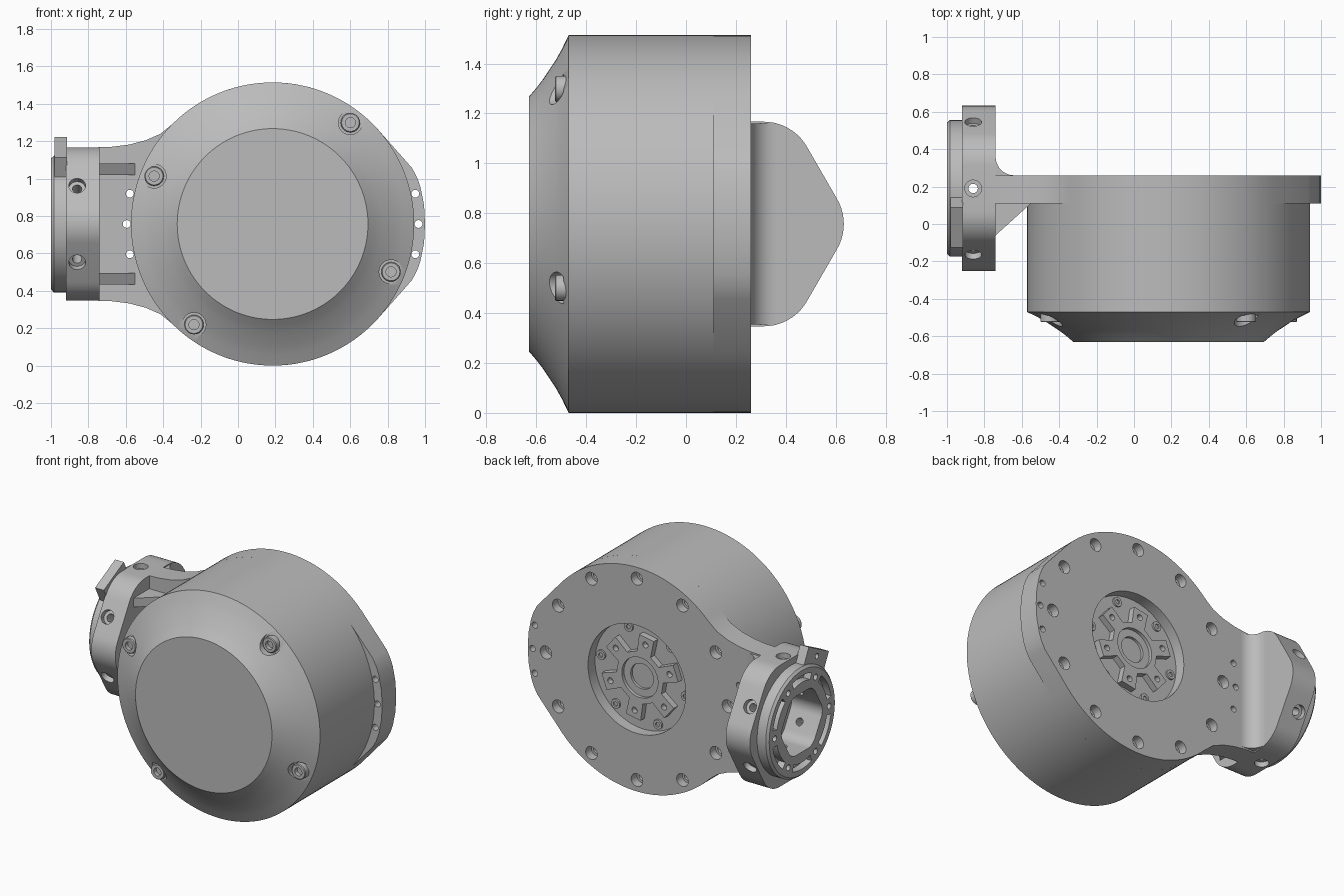
import bpy
import bmesh
from math import cos, sin, radians, pi
from mathutils import Matrix, Vector

cube = bpy.data.objects.get("Cube")
if cube:
    bpy.data.objects.remove(cube)

CX, CY, CZ = 0.185, 0.19, 0.757   # drum axis x, flange axis y, shared height
RAD = 0.757                       # drum radius

# Local (u, v, t) frames: t runs along y, along x, or along z
ALONG_Y = Matrix(((1, 0, 0, CX), (0, 0, 1, 0), (0, 1, 0, CZ), (0, 0, 0, 1)))
ALONG_X = Matrix(((0, 0, 1, 0), (1, 0, 0, CY), (0, 1, 0, CZ), (0, 0, 0, 1)))
ALONG_Z = Matrix.Translation((0, 0, CZ))

metal = bpy.data.materials.new("grey_metal")
metal.use_nodes = True
GREY = (0.5, 0.5, 0.5, 1)
metal.diffuse_color = GREY
metal.node_tree.nodes["Principled BSDF"].inputs["Base Color"].default_value = GREY
parts = []


def polar(r, deg):
    return r * cos(radians(deg)), r * sin(radians(deg))


def at(frame, r, deg):
    return frame @ Matrix.Translation((*polar(r, deg), 0))


def loft(bm, rings, frame):
    """Closed solid through matching rings of local points."""
    loops = [[bm.verts.new(frame @ Vector(p)) for p in ring] for ring in rings]
    for a, b in zip(loops, loops[1:]):
        for i in range(len(a)):
            j = (i + 1) % len(a)
            bm.faces.new((a[i], a[j], b[j], b[i]))
    bm.faces.new(loops[0])
    bm.faces.new(loops[-1])


def prism(bm, outline, t0, t1, frame):
    loft(bm, [[(u, v, t) for u, v in outline] for t in (t0, t1)], frame)


def lathe(bm, profile, frame, seg=24):
    loft(bm, [[(*polar(r, 360 * i / seg), t) for i in range(seg)]
              for r, t in profile], frame)


def finish(name, bm, part=True):
    bmesh.ops.recalc_face_normals(bm, faces=bm.faces)
    mesh = bpy.data.meshes.new(name)
    bm.to_mesh(mesh)
    bm.free()
    mesh.materials.append(metal)
    ob = bpy.data.objects.new(name, mesh)
    bpy.context.collection.objects.link(ob)
    if part:
        parts.append(ob)
    return ob


def cut(ob, bm):
    cutter = finish("cutter", bm, False)
    cutter.hide_render = True
    mod = ob.modifiers.new("cut", "BOOLEAN")
    mod.operation, mod.solver, mod.object = "DIFFERENCE", "EXACT", cutter
    bpy.context.view_layer.objects.active = ob
    bpy.ops.object.modifier_apply(modifier=mod.name)
    bpy.data.objects.remove(cutter)


def round_hexagon(apothem, r):
    d = (apothem - r) / cos(pi / 6)
    pts = []
    for k in range(6):
        u, v = polar(d, 60 * k)
        for s in range(-30, 31, 6):
            du, dv = polar(r, 60 * k + s)
            pts.append((u + du, v + dv))
    return pts


def arc_slot(r0, r1, a0, a1, n=10):
    angles = [a0 + (a1 - a0) * i / n for i in range(n + 1)]
    return [polar(r1, a) for a in angles] + [polar(r0, a) for a in reversed(angles)]


# Drum with concave front shoulder and screw pockets
SCREWS = (52.5, 158, 232, 338)
bm = bmesh.new()
lathe(bm, [(0.51, -0.63), (0.545, -0.6), (0.58, -0.573), (0.615, -0.55), (0.655, -0.523),
           (0.70, -0.498), (RAD, -0.47), (RAD, 0.11)], ALONG_Y, 128)
drum = finish("drum_housing", bm)
bm = bmesh.new()
for a in SCREWS:
    lathe(bm, [(0.064, -0.49), (0.064, -0.7)], at(ALONG_Y, 0.683, a))
cut(drum, bm)

# Cap screws with sockets
for i, a in enumerate(SCREWS):
    bm = bmesh.new()
    lathe(bm, [(0.052, -0.472), (0.052, -0.52), (0.047, -0.525), (0.027, -0.525),
               (0.027, -0.498)], at(ALONG_Y, 0.683, a))
    finish(f"cap_screw_{i + 1}", bm)

# Mounting plate: drum circle with right lug and left neck
upper = [(0.81, 0.1), (0.79, 0.2), (0.772, 0.25), (0.745, 0.3)]
upper += [polar(RAD, a) for a in range(42, 136, 3)]
upper += [(-0.6, 0.482), (-0.68, 0.447), (-0.77, 0.424), (-0.86, 0.413), (-0.94, 0.41)]
outline = [(0.815, 0)] + upper + [(u, -v) for u, v in reversed(upper)]
bm = bmesh.new()
prism(bm, outline, 0.11, 0.26, ALONG_Y)
plate = finish("mounting_plate", bm)
bm = bmesh.new()
lathe(bm, [(0.365, 0.185), (0.365, 0.3)], ALONG_Y, 72)
for a in range(0, 360, 30):
    lathe(bm, [(0.027, 0.13), (0.027, 0.2), (0.043, 0.2), (0.043, 0.3)],
          at(ALONG_Y, 0.68, a))
for a in (-12, 0, 12, 168, 180, 192):
    lathe(bm, [(0.021, 0.05), (0.021, 0.3)], at(ALONG_Y, 0.78, a), 16)
cut(plate, bm)

# Output hub: six-armed star with stepped bore
star = []
for k in range(6):
    a = 40 + 60 * k
    star += [polar(0.175, a - 17), polar(0.29, a - 11), polar(0.29, a + 11),
             polar(0.175, a + 17)]
bm = bmesh.new()
prism(bm, star, 0.18, 0.228, ALONG_Y)
hub = finish("output_hub", bm)
bm = bmesh.new()
lathe(bm, [(0.085, 0.187), (0.085, 0.205), (0.135, 0.205), (0.135, 0.3)], ALONG_Y, 48)
for k in range(6):
    lathe(bm, [(0.02, 0.19), (0.02, 0.3)], at(ALONG_Y, 0.235, 40 + 60 * k), 16)
cut(hub, bm)
bm = bmesh.new()
for k in range(6):
    lathe(bm, [(0.032, 0.18), (0.032, 0.197), (0.015, 0.197), (0.015, 0.188)],
          at(ALONG_Y, 0.32, 10 + 60 * k), 16)
finish("hub_screws", bm)

# Bracket block: rounded hexagon with bore and a hole in each side
bore = round_hexagon(0.2, 0.09)
bm = bmesh.new()
prism(bm, round_hexagon(0.41, 0.2), -0.92, -0.74, ALONG_X)
block = finish("bracket_block", bm)
bm = bmesh.new()
prism(bm, bore, -1.1, -0.77, ALONG_X)
cut(block, bm)
bm = bmesh.new()
for k in range(6):
    frame = (Matrix.Translation((-0.86, CY, CZ))
             @ Matrix.Rotation(radians(60 * k), 4, "X"))
    lathe(bm, [(0.025, 0.17), (0.025, 0.375), (0.045, 0.375), (0.045, 0.5)], frame)
cut(block, bm)

# Flange ring with arc slots and small holes
bm = bmesh.new()
lathe(bm, [(0.365, -0.915), (0.365, -0.985), (0.35, -1.0)], ALONG_X, 96)
ring = finish("flange_ring", bm)
bm = bmesh.new()
prism(bm, bore, -1.1, -0.9, ALONG_X)
for k in range(6):
    prism(bm, arc_slot(0.27, 0.315, 60 * k + 11, 60 * k + 49), -1.1, -0.95, ALONG_X)
    lathe(bm, [(0.02, -0.95), (0.02, -1.1)], at(ALONG_X, 0.29, 60 * k), 16)
cut(ring, bm)

# Locating tab on the flange
bm = bmesh.new()
tab_frame = ALONG_X @ Matrix.Rotation(radians(117), 4, "Z")
prism(bm, [(0.33, -0.12), (0.46, -0.12), (0.46, 0.12), (0.33, 0.12)],
      -0.98, -0.915, tab_frame)
tab = finish("locating_tab", bm)
bm = bmesh.new()
lathe(bm, [(0.018, -1.1), (0.018, -0.95)], at(tab_frame, 0.415, 0), 16)
cut(tab, bm)

# Rear fillet between plate and block
curve = [polar(0.1, a) for a in range(270, 179, -9)]
bm = bmesh.new()
prism(bm, [(-0.76, 0.36), (-0.76, 0.25), (-0.64, 0.25)]
      + [(u - 0.64, v + 0.36) for u, v in curve], -0.402, 0.402, ALONG_Z)
finish("rear_fillet", bm)

# Front gusset ribs
for name, z in (("upper", 0.293), ("lower", -0.293)):
    bm = bmesh.new()
    prism(bm, [(-0.75, -0.07), (-0.75, 0.12), (-0.54, 0.12)], z - 0.03, z + 0.03, ALONG_Z)
    finish(name + "_gusset", bm)

# Smooth shading with sharp edges kept
bpy.ops.object.select_all(action="DESELECT")
for ob in parts:
    ob.select_set(True)
bpy.context.view_layer.objects.active = drum
bpy.ops.object.shade_smooth_by_angle(angle=radians(30))
